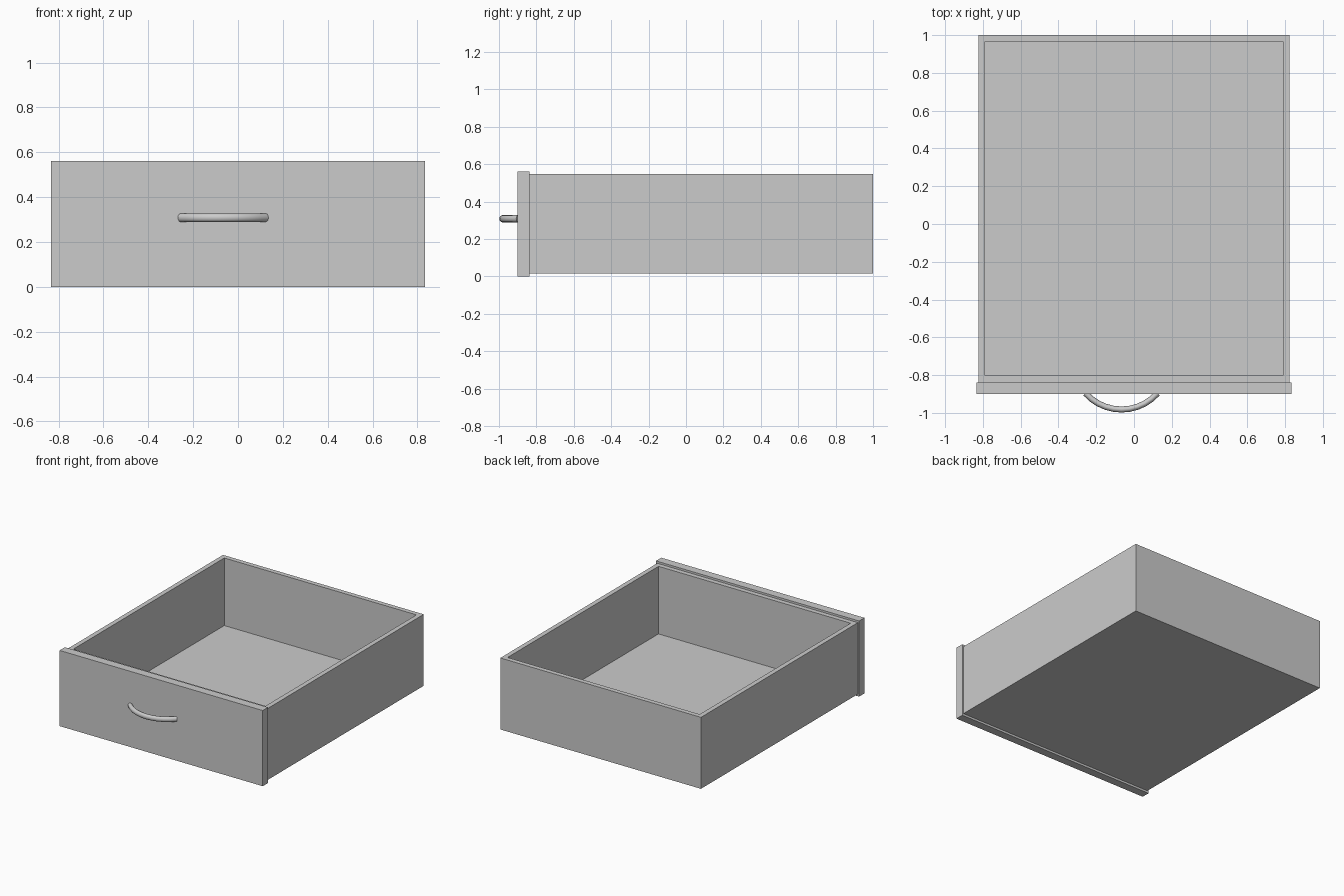
import bpy, bmesh, math
from mathutils import Vector

if "Cube" in bpy.data.objects:
    bpy.data.objects.remove(bpy.data.objects["Cube"])


def finish(name, bm):
    bmesh.ops.recalc_face_normals(bm, faces=bm.faces)
    mesh = bpy.data.meshes.new(name)
    bm.to_mesh(mesh)
    bm.free()
    obj = bpy.data.objects.new(name, mesh)
    bpy.context.collection.objects.link(obj)
    return obj


def block(lo, hi):
    bm = bmesh.new()
    bmesh.ops.create_cube(bm, size=1)
    for v in bm.verts:
        v.co = Vector([lo[i] if v.co[i] < 0 else hi[i] for i in range(3)])
    return bm


# Open-topped drawer box: inset the top face and push it down to the floor
bm = block((-0.823, -0.838, 0.016), (0.823, 1.0, 0.546))
bm.normal_update()
top = max(bm.faces, key=lambda f: f.calc_center_median().z)
bmesh.ops.inset_region(bm, faces=[top], thickness=0.035, use_even_offset=True)
inner = bmesh.ops.extrude_discrete_faces(bm, faces=[top])["faces"][0]
for v in inner.verts:
    v.co.z = 0.045
bmesh.ops.remove_doubles(bm, verts=bm.verts, dist=1e-5)
finish("drawer_box", bm)

# Front panel, slightly larger than the box
finish("front_panel", block((-0.833, -0.9, 0.0), (0.833, -0.838, 0.561)))

# Bowed pull handle: round section swept along an arc, ends sunk in the panel
cx, cz, half, sag, y0 = -0.066, 0.308, 0.19, 0.085, -0.897
radius = (half ** 2 + sag ** 2) / (2 * sag)
sweep = math.asin(half / radius)
steps, sides = 10, 12
bm = bmesh.new()
rings = []
for i in range(steps + 1):
    a = sweep * (2 * i / steps - 1)
    out = Vector((math.sin(a), -math.cos(a), 0))
    mid = Vector((cx, y0 + radius - sag, cz)) + out * radius
    ring = []
    for j in range(sides):
        t = 2 * math.pi * j / sides
        ring.append(bm.verts.new(mid + out * 0.016 * math.cos(t) + Vector((0, 0, 0.019 * math.sin(t)))))
    rings.append(ring)
for a, b in zip(rings, rings[1:]):
    for j in range(sides):
        k = (j + 1) % sides
        bm.faces.new((a[j], a[k], b[k], b[j]))
bm.faces.new(rings[0])
bm.faces.new(rings[-1])
handle = finish("handle", bm)
bpy.context.view_layer.objects.active = handle
handle.select_set(True)
bpy.ops.object.shade_smooth_by_angle(angle=math.radians(40))
